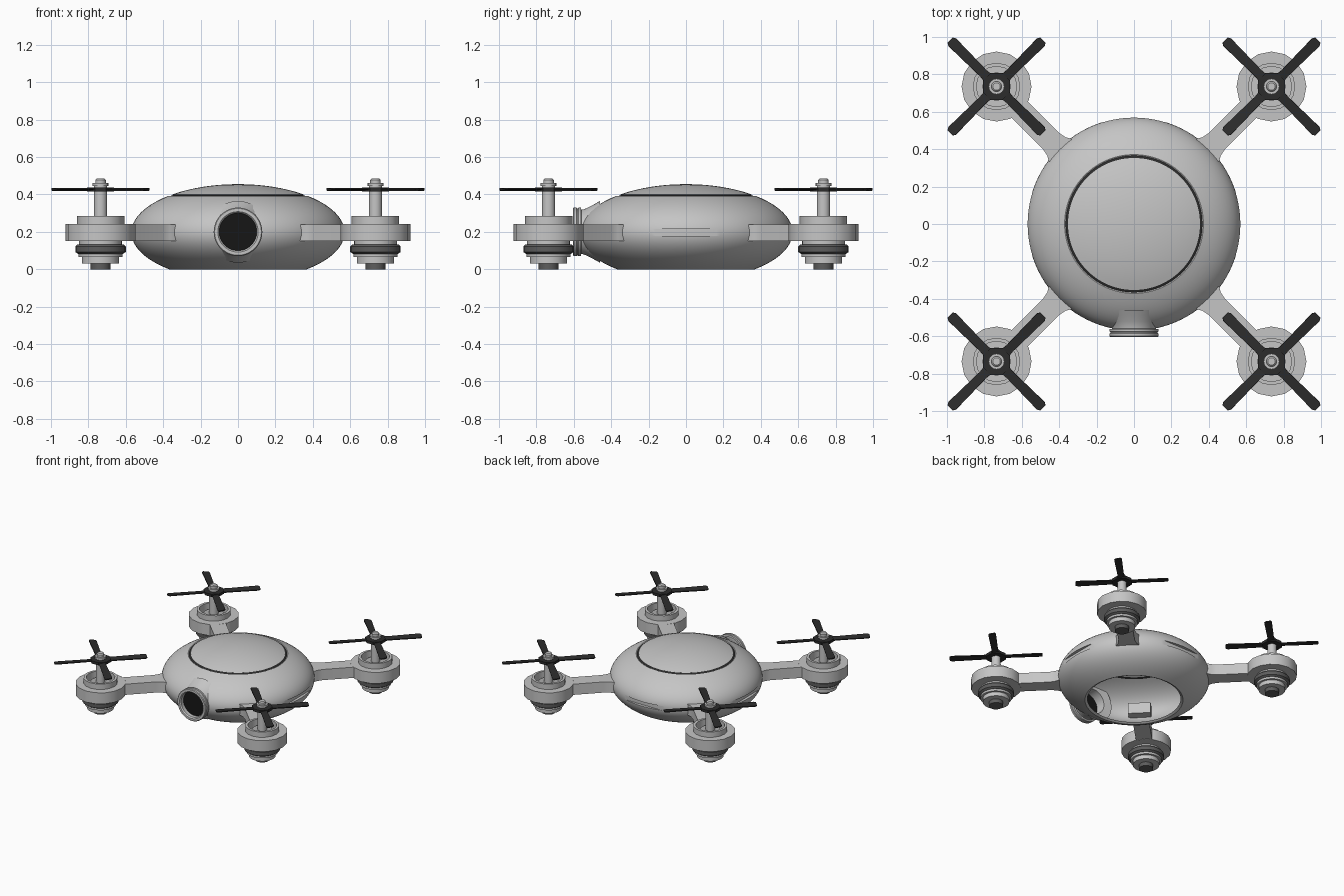
import bpy, bmesh, math
from mathutils import Matrix, Vector

if "Cube" in bpy.data.objects:
    bpy.data.objects.remove(bpy.data.objects["Cube"])


def material(name, value):
    m = bpy.data.materials.new(name)
    m.diffuse_color = (value, value, value, 1)
    m.use_nodes = True
    m.node_tree.nodes["Principled BSDF"].inputs["Base Color"].default_value = m.diffuse_color
    return m


SHELL = material("light_grey", 0.56)
METAL = material("mid_grey", 0.42)
BAND = material("dark_grey", 0.11)
BLADE = material("charcoal", 0.025)
LENS = material("black", 0.008)


def finish(name, bm, mat, matrix=Matrix()):
    bmesh.ops.recalc_face_normals(bm, faces=bm.faces)
    me = bpy.data.meshes.new(name)
    bm.to_mesh(me)
    bm.free()
    me.materials.append(mat)
    ob = bpy.data.objects.new(name, me)
    ob.matrix_world = matrix
    bpy.context.collection.objects.link(ob)
    return ob


def lathe(name, profile, mat, segs=32, matrix=Matrix(), closed=False):
    """Revolve (radius, height) points about local z; closed joins last to first."""
    bm = bmesh.new()
    rings = []
    for r, z in profile:
        if r < 1e-5:
            rings.append([bm.verts.new((0, 0, z))] * segs)
        else:
            rings.append([bm.verts.new((r * math.cos(2 * math.pi * i / segs),
                                        r * math.sin(2 * math.pi * i / segs), z))
                          for i in range(segs)])
    pairs = list(zip(rings, rings[1:]))
    if closed:
        pairs.append((rings[-1], rings[0]))
    for a, b in pairs:
        for i in range(segs):
            j = (i + 1) % segs
            quad = list(dict.fromkeys((a[i], a[j], b[j], b[i])))
            if len(quad) > 2:
                bm.faces.new(quad)
    return finish(name, bm, mat, matrix)


def drum(name, r, z0, z1, mat, segs, matrix):
    return lathe(name, [(0, z0), (r, z0), (r, z1), (0, z1)], mat, segs, matrix)


def prism(name, outline, z0, z1, mat, matrix=Matrix()):
    """Extrude a plan outline between two heights."""
    bm = bmesh.new()
    face = bm.faces.new([bm.verts.new((x, y, z0)) for x, y in outline])
    out = bmesh.ops.extrude_face_region(bm, geom=[face])
    for v in out["geom"]:
        if isinstance(v, bmesh.types.BMVert):
            v.co.z = z1
    return finish(name, bm, mat, matrix)


# Body: hollow ellipsoid, open underneath, split into shell, seam ring and lid
def arc(t0, t1, n, scale=1.0):
    pts = []
    for i in range(n + 1):
        t = t0 + (t1 - t0) * i / n
        pts.append((0.57 * scale * math.cos(t), 0.197 + 0.258 * scale * math.sin(t)))
    return pts


BOTTOM, SEAM, LID = -0.869, 0.862, 0.903
shell = lathe("body_shell", arc(BOTTOM, SEAM, 24) + arc(SEAM, BOTTOM, 24, 0.95),
              SHELL, 96, closed=True)
lathe("seam_ring", arc(SEAM, LID, 1, 0.985) + arc(LID, SEAM, 1, 0.95), BLADE, 96, closed=True)
lathe("top_lid", arc(LID, math.pi / 2, 10) + arc(math.pi / 2, LID, 10, 0.95),
      SHELL, 96, closed=True)

# Side and rear slots and the camera opening, cut from the shell
forward = Matrix.Translation((0, 0, 0.2)) @ Matrix.Rotation(math.pi / 2, 4, 'X')
cutters = [drum("camera_cutter", 0.112, 0.35, 0.8, SHELL, 48, forward)]
for angle in (0, math.pi / 2, math.pi):
    cutters.append(prism("slot_cutter", [(0.545, -0.3), (0.7, -0.3), (0.7, 0.3), (0.545, 0.3)],
                         0.178, 0.214, SHELL, Matrix.Rotation(angle, 4, 'Z')))
bpy.context.view_layer.objects.active = shell
for c in cutters:
    mod = shell.modifiers.new("cut", 'BOOLEAN')
    mod.operation, mod.solver, mod.object = 'DIFFERENCE', 'EXACT', c
    bpy.ops.object.modifier_apply(modifier=mod.name)
    bpy.data.objects.remove(c)

# Camera barrel flaring out of the body, with a dark lens
lathe("camera_barrel",
      [(0.165, 0.46), (0.148, 0.49), (0.132, 0.52), (0.121, 0.545), (0.118, 0.56),
       (0.13, 0.562), (0.13, 0.575), (0.126, 0.578), (0.126, 0.582), (0.13, 0.585),
       (0.13, 0.6), (0.125, 0.605), (0.108, 0.605), (0.1, 0.595), (0.1, 0.47)],
      SHELL, 48, forward, closed=True)
drum("camera_lens", 0.102, 0.55, 0.565, LENS, 48, forward)

# Four arms, each with a motor and a four-bladed propeller
REACH = 0.735 * math.sqrt(2)
for k in range(4):
    turn = Matrix.Rotation(math.pi / 4 + k * math.pi / 2, 4, 'Z')
    pod = turn @ Matrix.Translation((REACH, 0, 0))

    half = [(0.46, 0.085), (0.56, 0.085), (0.585, 0.07), (0.63, 0.061), (0.92, 0.061)]
    prism("arm", half + [(x, -y) for x, y in reversed(half)], 0.152, 0.24, SHELL, turn)

    lathe("motor_housing",
          [(0, 0.15), (0.187, 0.15), (0.187, 0.241), (0.127, 0.241), (0.127, 0.285),
           (0.108, 0.285), (0.108, 0.215), (0, 0.215)], SHELL, 16, pod)
    drum("motor_core", 0.075, 0.21, 0.25, METAL, 24, pod)
    drum("motor_neck", 0.115, 0.12, 0.152, SHELL, 24, pod)
    lathe("motor_band", [(0, 0.082), (0.12, 0.082), (0.135, 0.092), (0.135, 0.122),
                         (0.125, 0.132), (0, 0.132)], BAND, 24, pod)
    lathe("motor_base", [(0, 0.032), (0.1, 0.032), (0.1, 0.065), (0.117, 0.065),
                         (0.117, 0.09), (0, 0.09)], SHELL, 24, pod)
    drum("motor_foot", 0.053, 0.0, 0.04, BAND, 16, pod)

    # Shaft with a stepped nut on top
    lathe("propeller_shaft",
          [(0, 0.21), (0.035, 0.21), (0.035, 0.445), (0.042, 0.445), (0.042, 0.46),
           (0.028, 0.46), (0.028, 0.478), (0.02, 0.486), (0, 0.486)], SHELL, 16, pod)

    # Propeller hub and slightly pitched blades
    drum("propeller_hub", 0.078, 0.416, 0.438, BLADE, 8,
         pod @ Matrix.Rotation(math.pi / 8, 4, 'Z'))
    outline = [(0.04, -0.03), (0.1, -0.024), (0.335, -0.029), (0.35, -0.02),
               (0.35, 0.02), (0.335, 0.029), (0.1, 0.024), (0.04, 0.03)]
    for b in range(4):
        spin = (Matrix.Translation((0, 0, 0.427)) @ Matrix.Rotation(b * math.pi / 2, 4, 'Z')
                @ Matrix.Rotation(math.radians(8), 4, 'X'))
        prism("propeller_blade", outline, -0.004, 0.004, BLADE, pod @ spin)

# Smooth shading with sharp edges kept
for ob in bpy.context.collection.objects:
    ob.select_set(True)
bpy.context.view_layer.objects.active = shell
bpy.ops.object.shade_smooth_by_angle(angle=math.radians(32))
